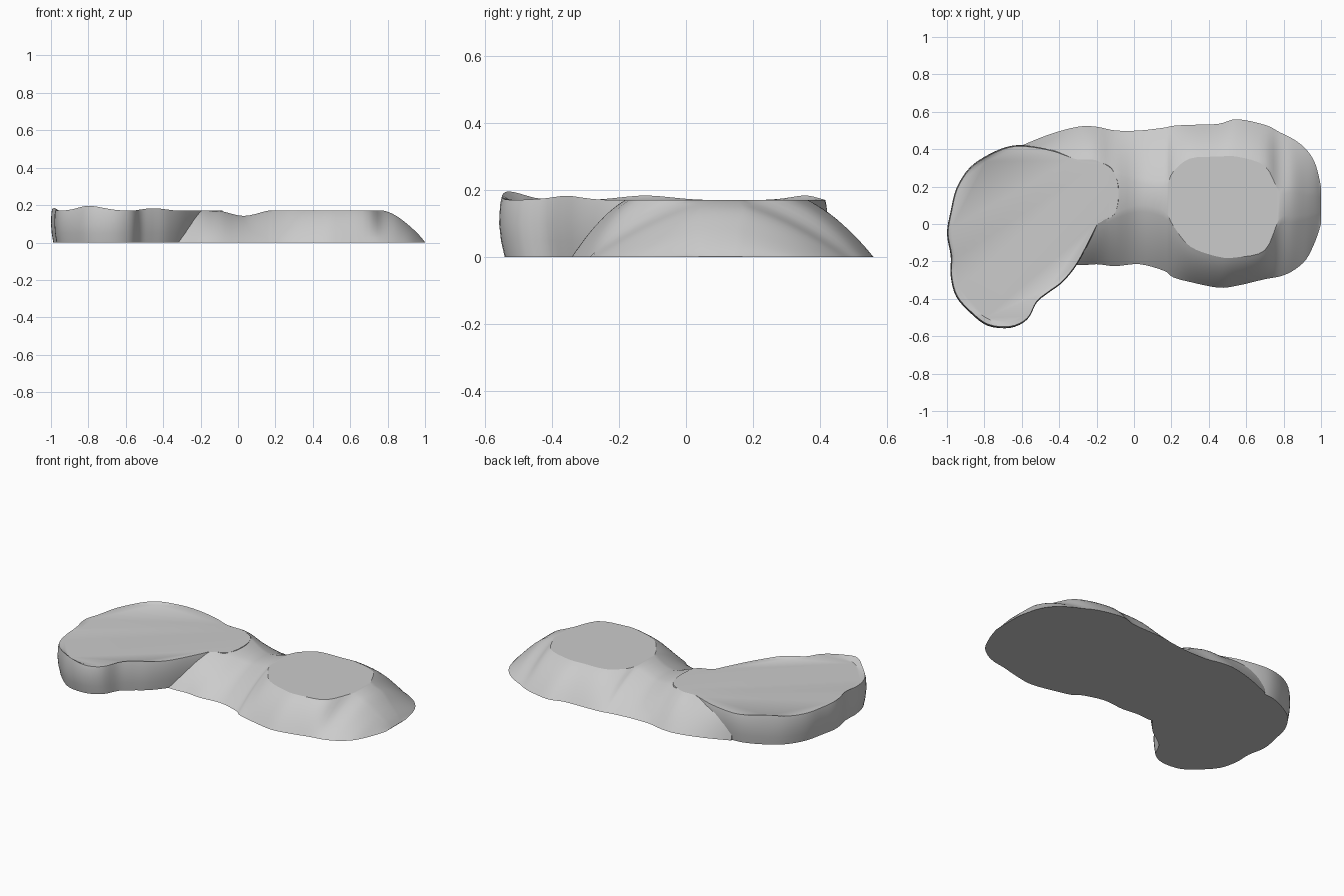
import bpy
import bmesh
import math
from mathutils import Vector

if "Cube" in bpy.data.objects:
    bpy.data.objects.remove(bpy.data.objects["Cube"], do_unlink=True)

TOP = 0.17

stone = bpy.data.materials.new("plain grey")
stone.use_nodes = True
stone.diffuse_color = (0.6, 0.6, 0.6, 1)
stone.node_tree.nodes["Principled BSDF"].inputs["Base Color"].default_value = stone.diffuse_color


def spline(points, steps, closed=False):
    """Smooth curve through points of any dimension (Catmull-Rom)."""
    count = len(points)
    pick = (lambda i: points[i % count]) if closed else (lambda i: points[max(0, min(count - 1, i))])
    result = []
    for i in range(count if closed else count - 1):
        for s in range(steps):
            t = s / steps
            result.append([b + t / 2 * (c - a + t * (2 * a - 5 * b + 4 * c - d + t * (3 * (b - c) + d - a)))
                           for a, b, c, d in zip(pick(i - 1), pick(i), pick(i + 1), pick(i + 2))])
    return result if closed else result + [list(points[-1])]


def loft(name, rows, angle):
    """Skin closed rings of points, cap both ends and shade smoothly."""
    bm = bmesh.new()
    rings = [[bm.verts.new(p) for p in row] for row in rows]
    for lower, upper in zip(rings, rings[1:]):
        for i in range(len(lower)):
            j = (i + 1) % len(lower)
            bm.faces.new((lower[i], lower[j], upper[j], upper[i]))
    bm.faces.new(rings[0][::-1])
    bm.faces.new(rings[-1])
    bmesh.ops.recalc_face_normals(bm, faces=bm.faces)
    mesh = bpy.data.meshes.new(name)
    bm.to_mesh(mesh)
    bm.free()
    mesh.materials.append(stone)
    obj = bpy.data.objects.new(name, mesh)
    bpy.context.collection.objects.link(obj)
    bpy.ops.object.select_all(action="DESELECT")
    obj.select_set(True)
    bpy.context.view_layer.objects.active = obj
    bpy.ops.object.shade_smooth_by_angle(angle=math.radians(angle))
    return obj


# Sloped hill and saddle: x, foot front, foot back, crest front, crest back, height
stations = [
    (-.6, -.2, .42, 0, .38, .165), (-.45, -.2, .48, 0, .37, .168),
    (-.3, -.22, .52, 0, .345, TOP), (-.2, -.215, .52, 0, .34, TOP),
    (-.1, -.225, .5, .06, .27, TOP), (.03, -.215, .5, .1, .22, .142),
    (.16, -.25, .515, .07, .2, TOP), (.21, -.285, .525, -.01, .28, TOP),
    (.3, -.31, .53, -.12, .35, TOP), (.45, -.34, .535, -.175, .36, TOP),
    (.55, -.33, .56, -.178, .36, TOP), (.7, -.295, .53, -.14, .31, TOP),
    (.78, -.28, .49, .03, .17, TOP), (.85, -.25, .455, .04, .17, .14),
    (.92, -.19, .4, .05, .15, .086), (.97, -.09, .32, .06, .15, .038),
    (1, 0, .2, .07, .14, .002)]


def section(x, front, back, crest_front, crest_back, height, steps=9):
    height = min(height, TOP)
    slope = [(t / steps, height * (t / steps) * (1 + .45 * (1 - t / steps))) for t in range(steps + 1)]
    near = [(x, front + (crest_front - front) * t, z) for t, z in slope]
    far = [(x, back + (crest_back - back) * t, z) for t, z in reversed(slope)]
    return near + far


loft("sloped_hill", [section(*s) for s in spline(stations, 4)], 25)

# Steep-walled plateau: rim outline, lofted up through a slight bulge
outline = [
    (-.57, .42), (-.67, .415), (-.78, .37), (-.88, .3), (-.95, .19), (-.98, .07),
    (-1, -.05), (-.98, -.17), (-.98, -.28), (-.95, -.39), (-.87, -.48),
    (-.78, -.545), (-.66, -.555), (-.57, -.51), (-.52, -.42), (-.46, -.37),
    (-.38, -.31), (-.3, -.21), (-.22, -.06), (-.18, .01), (-.1, .05),
    (-.075, .15), (-.09, .26), (-.15, .325), (-.3, .35), (-.43, .395)]
rim = [Vector((x, y, 0)) for x, y in spline(outline, 4, closed=True)]
center = Vector((-.6, 0, 0))

# Raised spots along the rim: position and height
bumps = [((-.8, -.54), .026), ((-.98, -.12), .014), ((-.8, .36), .014), ((-.45, -.36), .013)]


def lip(p):
    return sum(h * math.exp(-((p.x - x) ** 2 + (p.y - y) ** 2) / .012) for (x, y), h in bumps)


def ring(scale, z, lip_amount=0):
    return [center + (p - center) * scale + Vector((0, 0, z + lip_amount * lip(p))) for p in rim]


loft("steep_plateau", [ring(.97, 0), ring(.99, .05), ring(1, .1), ring(.995, .15, .6),
                       ring(.985, TOP, 1), ring(.94, TOP + .0005)], 35)
